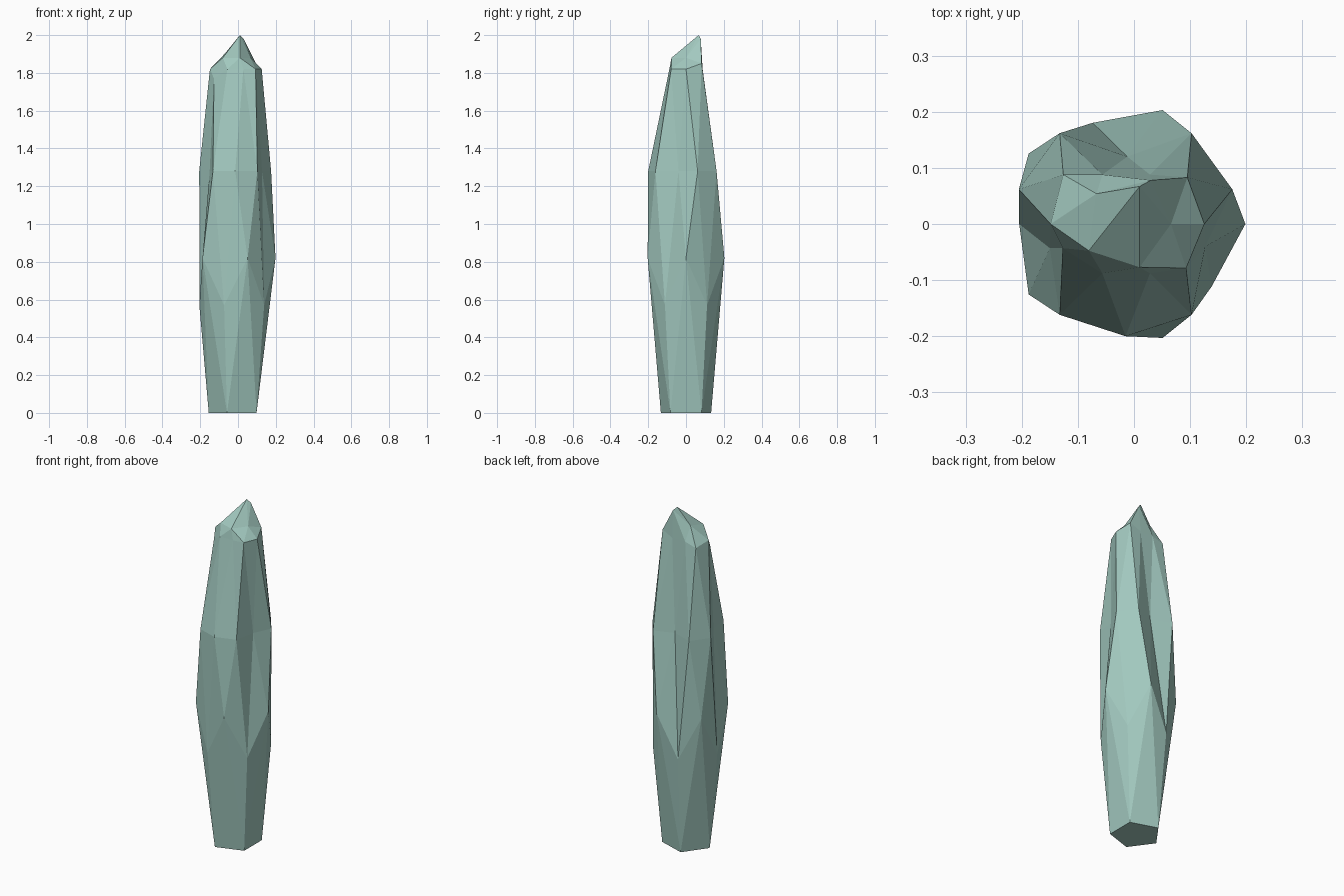
import bpy, bmesh
from mathutils import Vector

# original sphere level -> (sideways scale, new height)
LEVELS = [
    (-1.000, 0.266, 0.00), (-0.851, 0.266, 0.00),
    (-0.526, 0.251, 0.82), (-0.447, 0.212, 0.57),
    (0.000, 0.200, 1.28), (0.447, 0.157, 1.82),
    (0.526, 0.157, 1.82), (0.851, 0.154, 1.88),
    (1.000, 0.154, 2.00),
]

# chipped corners: direction on the sphere -> final position
CHIPS = [
    ((0, 0, 1), (0.01, 0.067, 2.00)),
    ((0.162, 0.5, 0.851), (0.03, 0.078, 1.98)),
    ((-0.425, 0.309, 0.851), (-0.067, 0.054, 1.905)),
    ((-0.724, -0.526, 0.447), (-0.127, -0.043, 1.77)),
    ((-0.724, 0.526, 0.447), (-0.126, 0.088, 1.80)),
    ((0.688, 0.5, 0.526), (0.095, 0.083, 1.85)),
    ((0, 1, 0), (-0.012, 0.12, 1.28)),
    ((-0.951, -0.309, 0), (-0.15, -0.043, 1.28)),
    ((0.951, -0.309, 0), (0.127, -0.04, 1.28)),
]

# crystal body: stretched, faceted ball with a flat base
bm = bmesh.new()
bmesh.ops.create_icosphere(bm, subdivisions=2, radius=1.0)
for v in bm.verts:
    src = v.co.copy()
    _, s, z = min(LEVELS, key=lambda l: abs(l[0] - src.z))
    x, y = src.x * s - 0.015, src.y * s
    if 0.4 < src.z < 0.6:          # shoulders flattened front and back
        y = max(-0.088, min(0.088, y))
    v.co = (x, y, z)
    for d, p in CHIPS:
        if (src - Vector(d)).length < 0.1:
            v.co = p

bmesh.ops.recalc_face_normals(bm, faces=bm.faces)
mesh = bpy.data.meshes.new("crystal_shard")
bm.to_mesh(mesh)
bm.free()
shard = bpy.data.objects.new("crystal_shard", mesh)
bpy.context.collection.objects.link(shard)

mat = bpy.data.materials.new("pale_teal_stone")
mat.diffuse_color = (0.36, 0.58, 0.52, 1)
mesh.materials.append(mat)
